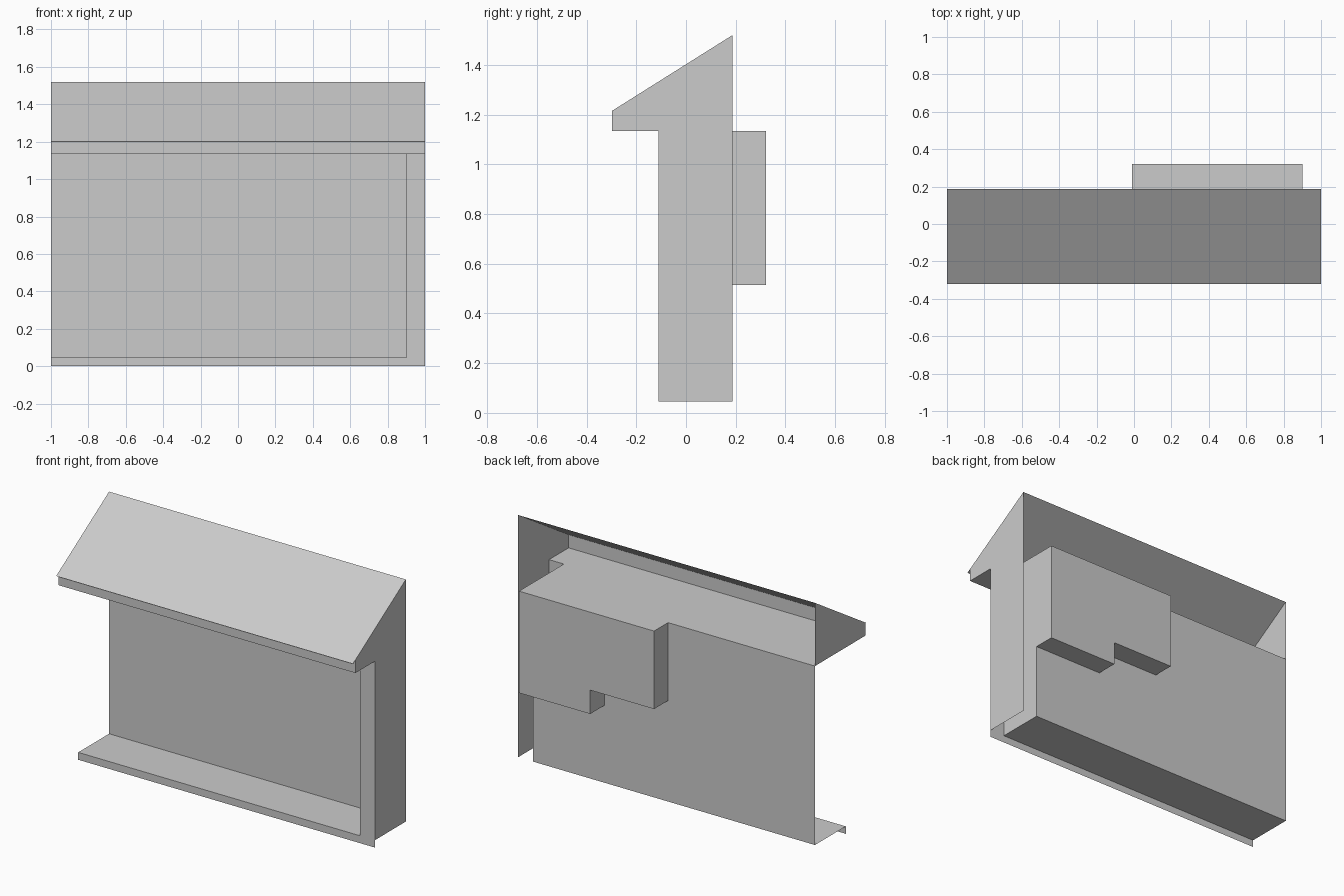
import bpy
from mathutils import Vector

if "Cube" in bpy.data.objects:
    bpy.data.objects.remove(bpy.data.objects["Cube"])

grey = bpy.data.materials.new("plain grey")
grey.diffuse_color = (0.6, 0.6, 0.6, 1)
grey.use_nodes = True
grey.node_tree.nodes["Principled BSDF"].inputs["Base Color"].default_value = grey.diffuse_color

# Key positions
LEFT, RIGHT, JAMB = -1.0, 1.0, 0.9
EAVE, FASCIA, FRONT, BACK, BOX = -0.322, -0.298, -0.11, 0.187, 0.322
LIP, SOFFIT, RIDGE = 0.045, 1.135, 1.52


def build(name, faces):
    """Make one object from a list of 3D outlines, one flat face each."""
    verts, polys = [], []
    for f in faces:
        polys.append(range(len(verts), len(verts) + len(f)))
        verts += f
    mesh = bpy.data.meshes.new(name)
    mesh.from_pydata(verts, [], [list(p) for p in polys])
    mesh.materials.append(grey)
    ob = bpy.data.objects.new(name, mesh)
    bpy.context.collection.objects.link(ob)
    return ob


def panel(name, axis, offset, outline, side):
    """Flat sheet across an axis (0=x, 1=y, 2=z), facing its + or - side."""
    pts = []
    for p in outline:
        q = list(p)
        q.insert(axis, offset)
        pts.append(Vector(q))
    ob = build(name, [pts])
    if ob.data.polygons[0].normal[axis] * side < 0:
        ob.data.flip_normals()
    return ob


def rect(a0, b0, a1, b1):
    return [(a0, b0), (a1, b0), (a1, b1), (a0, b1)]


# Sloping roof sheet, overhanging the fascia a little
eave_z = 1.20
build("roof", [[(LEFT, EAVE, eave_z), (RIGHT, EAVE, eave_z),
                (RIGHT, BACK, RIDGE), (LEFT, BACK, RIDGE)]])
fascia_z = eave_z + (RIDGE - eave_z) * (FASCIA - EAVE) / (BACK - EAVE)
panel("fascia", 1, FASCIA, rect(LEFT, SOFFIT, RIGHT, fascia_z), -1)

# Gable on the left, full-height end wall on the right
gable = [(BACK, RIDGE), (FASCIA, fascia_z), (FASCIA, SOFFIT)]
panel("left_gable", 0, LEFT, gable + [(BACK, SOFFIT)], -1)
panel("right_end_wall", 0, RIGHT,
      gable + [(FRONT, SOFFIT), (FRONT, LIP), (BACK, LIP)], 1)

# Soffit, running back over the wall and the rear box
box_left, box_step = -0.01, 0.42
panel("soffit", 2, SOFFIT,
      [(LEFT, FASCIA), (RIGHT, FASCIA), (RIGHT, FRONT), (JAMB, FRONT), (JAMB, BOX),
       (box_left, BOX), (box_left, BACK), (LEFT, BACK)], -1)

# Front frame: bottom lip and right post
panel("front_frame", 1, FRONT,
      [(LEFT, 0), (RIGHT, 0), (RIGHT, SOFFIT), (JAMB, SOFFIT), (JAMB, LIP), (LEFT, LIP)], -1)

# Recess behind the frame
panel("ledge", 2, LIP, rect(LEFT, FRONT, JAMB, BACK), 1)
panel("back_wall", 1, BACK, rect(LEFT, LIP, JAMB, SOFFIT), -1)
panel("recess_side", 0, JAMB, rect(FRONT, LIP, BACK, SOFFIT), 1)

# Stepped box on the back; its top is the soffit
step = [(box_left, SOFFIT), (box_left, 0.66), (box_step, 0.66),
        (box_step, 0.515), (JAMB, 0.515), (JAMB, SOFFIT)]
panel("rear_box_face", 1, BOX, step, 1)
build("rear_box_rim", [[(a[0], BACK, a[1]), (b[0], BACK, b[1]), (b[0], BOX, b[1]), (a[0], BOX, a[1])]
                       for a, b in zip(step, step[1:])])
